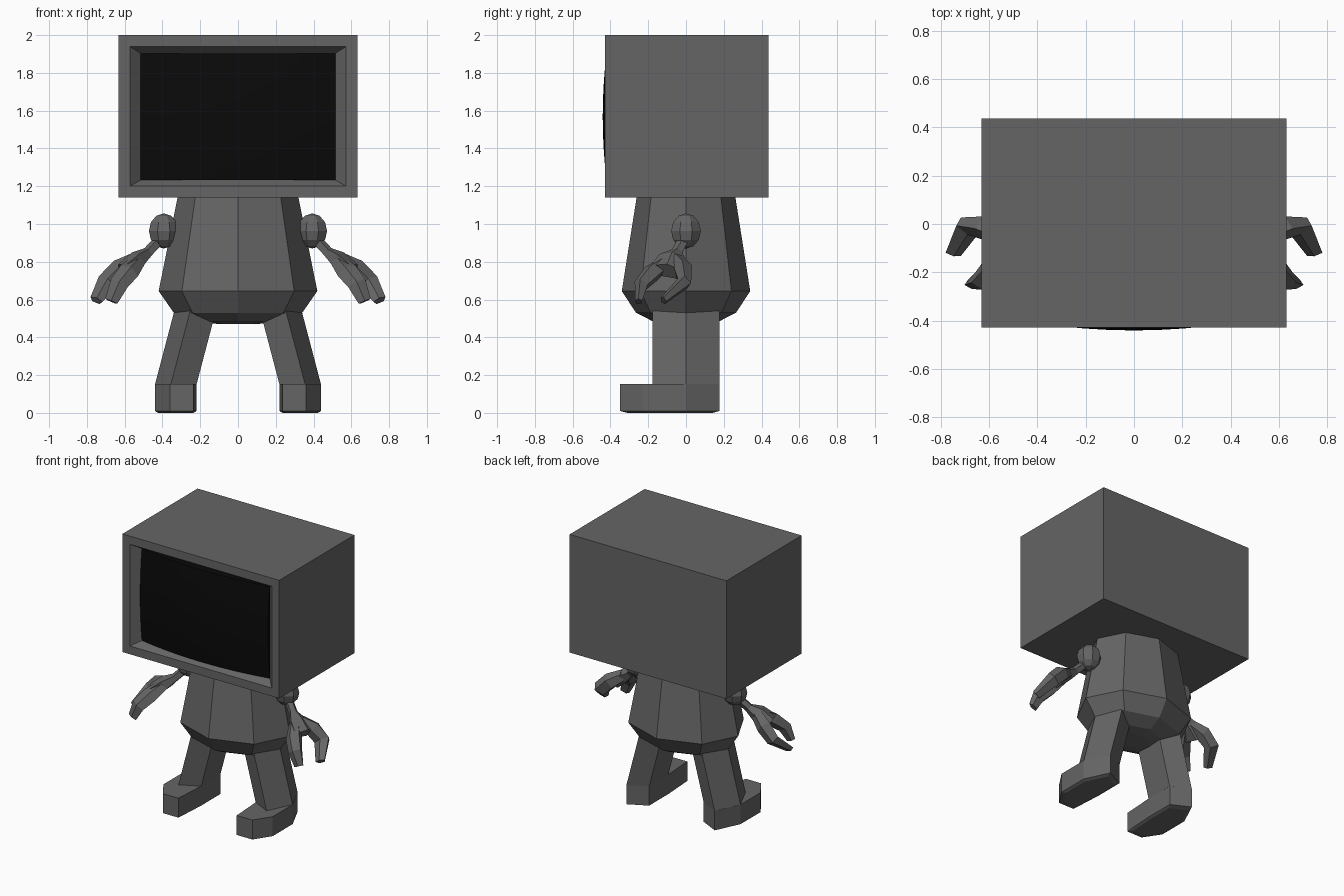
import bpy, bmesh, math
from mathutils import Vector

if "Cube" in bpy.data.objects:
    bpy.data.objects.remove(bpy.data.objects["Cube"])


def material(name, value):
    m = bpy.data.materials.new(name)
    m.diffuse_color = (value, value, value, 1)
    m.use_nodes = True
    m.node_tree.nodes["Principled BSDF"].inputs["Base Color"].default_value = m.diffuse_color
    return m


GREY = material("dark_grey", 0.13)
BLACK = material("screen_black", 0.003)


def finish(name, bm, mat=GREY, mirror=False):
    bmesh.ops.recalc_face_normals(bm, faces=bm.faces)
    mesh = bpy.data.meshes.new(name)
    bm.to_mesh(mesh)
    bm.free()
    ob = bpy.data.objects.new(name, mesh)
    bpy.context.collection.objects.link(ob)
    mesh.materials.append(mat)
    if mirror:
        ob.modifiers.new("mirror", "MIRROR").use_mirror_merge = False
    return ob


def loft(bm, rings):
    """Skin a list of equal-length point rings and cap both ends."""
    rows = [[bm.verts.new(p) for p in r] for r in rings]
    n = len(rows[0])
    for a, b in zip(rows, rows[1:]):
        for i in range(n):
            j = (i + 1) % n
            bm.faces.new((a[i], a[j], b[j], b[i]))
    bm.faces.new(rows[0])
    bm.faces.new(rows[-1])


def ngon(n, rx, ry, z, cx=0.0):
    return [(cx + rx * math.cos(2 * math.pi * i / n),
             ry * math.sin(2 * math.pi * i / n), z) for i in range(n)]


def limb(bm, path, side):
    """Faceted limb; path entries are (point, half width along side, half thickness)."""
    pts = [Vector(p[0]) for p in path]
    rings = []
    for i, (p, w, t) in enumerate(path):
        d = (pts[min(i + 1, len(pts) - 1)] - pts[max(i - 1, 0)]).normalized()
        s = Vector(side)
        s = (s - d * s.dot(d)).normalized()
        u = d.cross(s)
        rings.append([pts[i] + s * w * a + u * t * b
                      for a, b in ((1, 0.4), (0, 1), (-1, 0.4), (-0.6, -0.8), (0.6, -0.8))])
    loft(bm, rings)


# Head: box with a bevelled recess on the front
def rect(x, z0, z1, y):
    return [(-x, y, z0), (x, y, z0), (x, y, z1), (-x, y, z1)]


bm = bmesh.new()
loft(bm, [rect(0.632, 1.14, 2.0, 0.437), rect(0.632, 1.14, 2.0, -0.428),
          rect(0.572, 1.20, 1.94, -0.428), rect(0.515, 1.233, 1.903, -0.37)])
finish("head", bm)

# Screen: bulging grid with a skirt reaching back into the recess
bm = bmesh.new()
bmesh.ops.create_grid(bm, x_segments=10, y_segments=8, size=1)
for v in bm.verts:
    x, z = v.co.x * 0.515, v.co.y * 0.335
    v.co = (x, -0.441 + 0.19 * x * x + 0.18 * z * z, 1.568 + z)
edge = [e for e in bm.edges if e.is_boundary]
skirt = bmesh.ops.extrude_edge_only(bm, edges=edge)["geom"]
for v in skirt:
    if isinstance(v, bmesh.types.BMVert):
        v.co.y = -0.365
screen = finish("screen", bm, BLACK)
bpy.context.view_layer.objects.active = screen
screen.select_set(True)
bpy.ops.object.shade_smooth_by_angle(angle=math.radians(30))

# Body: tapered octagon with a rounded underside
bm = bmesh.new()
loft(bm, [ngon(8, rx, ry, z) for rx, ry, z in (
    (0.10, 0.09, 0.47), (0.20, 0.17, 0.482), (0.34, 0.265, 0.53),
    (0.42, 0.34, 0.645), (0.318, 0.26, 1.15))])
finish("body", bm)

# Legs: slanted pentagonal posts
bm = bmesh.new()
loft(bm, [ngon(5, 0.1216, 0.187, z, cx) for z, cx in ((0.15, 0.318), (0.58, 0.205))])
finish("legs", bm, mirror=True)

# Feet: heel follows the leg, toe reaches forward, sole slightly domed
plan = [(0.22, 0.11), (0.22, -0.11), (0.235, -0.35), (0.36, -0.35),
        (0.44, -0.23), (0.44, 0), (0.356, 0.178)]
bm = bmesh.new()
loft(bm, [[(0.325 + (x - 0.325) * k, -0.08 + (y + 0.08) * k, z) for x, y in plan]
          for k, z in ((0.85, 0.0), (1, 0.01), (1, 0.152))])
finish("feet", bm, mirror=True)

# Shoulders: low-poly balls
bm = bmesh.new()
bmesh.ops.create_uvsphere(bm, u_segments=8, v_segments=6, radius=1)
c, s = math.cos(math.pi / 8), math.sin(math.pi / 8)
for v in bm.verts:
    x, y, z = v.co
    v.co = (0.393 + 0.085 * (x * c - y * s), 0.085 * (x * s + y * c), 0.963 + 0.093 * z)
finish("shoulders", bm, mirror=True)

# Arms: thin upper arm widening into a palm
bm = bmesh.new()
limb(bm, [((0.41, -0.01, 0.92), 0.03, 0.03), ((0.475, -0.045, 0.85), 0.03, 0.03),
          ((0.53, -0.075, 0.81), 0.07, 0.05), ((0.60, -0.10, 0.75), 0.09, 0.05)], (0, 1, 0))
finish("arms", bm, mirror=True)

# Fingers: two hooked prongs on each hand
bm = bmesh.new()
limb(bm, [((0.54, -0.05, 0.81), 0.04, 0.04), ((0.62, -0.015, 0.76), 0.055, 0.05),
          ((0.69, -0.01, 0.69), 0.055, 0.04), ((0.75, -0.12, 0.595), 0.035, 0.02)], (1, 0.4, 0.6))
limb(bm, [((0.53, -0.10, 0.80), 0.04, 0.04), ((0.58, -0.18, 0.74), 0.055, 0.05),
          ((0.63, -0.235, 0.68), 0.05, 0.04), ((0.67, -0.25, 0.59), 0.035, 0.02)], (1, 0.2, 0.6))
finish("fingers", bm, mirror=True)
